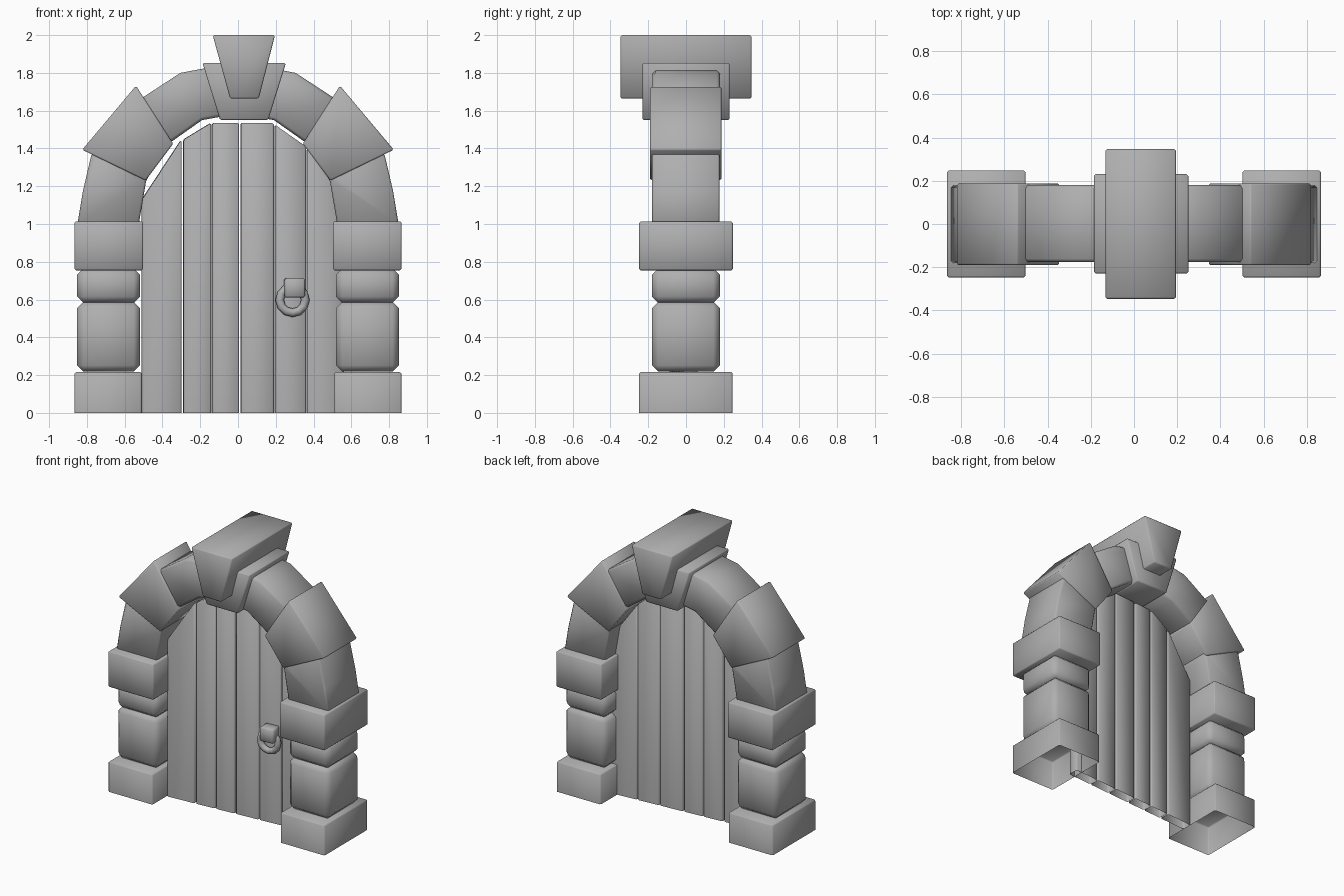
import bpy, bmesh, math

if "Cube" in bpy.data.objects:
    bpy.data.objects.remove(bpy.data.objects["Cube"])

# Dark grey shared by stone and door
grey = bpy.data.materials.new("dark_grey")
grey.diffuse_color = (0.43, 0.43, 0.43, 1)
grey.use_nodes = True
grey.node_tree.nodes["Principled BSDF"].inputs["Base Color"].default_value = grey.diffuse_color


def finish(obj):
    obj.data.materials.append(grey)
    bpy.ops.object.select_all(action='DESELECT')
    bpy.context.view_layer.objects.active = obj
    obj.select_set(True)
    bpy.ops.object.shade_smooth()


def prism(name, pts, y0, y1, bevel=0.008, open_bottom=False):
    """Extrude an (x, z) outline from y0 to y1 and chamfer its edges."""
    bm = bmesh.new()
    front = bm.faces.new([bm.verts.new((x, y0, z)) for x, z in pts])
    new = bmesh.ops.extrude_face_region(bm, geom=[front], use_keep_orig=True)["geom"]
    bmesh.ops.translate(bm, vec=(0, y1 - y0, 0),
                        verts=[v for v in new if isinstance(v, bmesh.types.BMVert)])
    bmesh.ops.recalc_face_normals(bm, faces=bm.faces)
    if open_bottom:
        bottom = [f for f in bm.faces if all(v.co.z < 1e-4 for v in f.verts)]
        bmesh.ops.delete(bm, geom=bottom, context='FACES_ONLY')
    mesh = bpy.data.meshes.new(name)
    bm.to_mesh(mesh)
    bm.free()
    obj = bpy.data.objects.new(name, mesh)
    bpy.context.collection.objects.link(obj)
    mod = obj.modifiers.new("Bevel", 'BEVEL')
    mod.width = bevel
    mod.segments = 1
    mod.limit_method = 'ANGLE'
    mod.angle_limit = math.radians(40)
    finish(obj)
    return obj


def box(x0, x1, z0, z1):
    return [(x0, z0), (x1, z0), (x1, z1), (x0, z1)]


# Pillar and arch stones, described on the right and mirrored to the left
stones = [
    ("base_block", box(0.51, 0.865, 0, 0.217), -0.248, 0.246, 0.008, True),
    ("pillar_stone", box(0.518, 0.852, 0.218, 0.588), -0.181, 0.179, 0.034, False),
    ("pillar_small_stone", box(0.518, 0.852, 0.582, 0.765), -0.181, 0.179, 0.034, False),
    ("capital_block", box(0.502, 0.866, 0.755, 1.014), -0.248, 0.248, 0.008, False),
    ("arch_lower_stone", [(0.525, 1.0), (0.85, 1.0), (0.822, 1.17), (0.778, 1.36),
                          (0.74, 1.42), (0.46, 1.28), (0.487, 1.225)],
     -0.18, 0.178, 0.01, False),
    ("arch_shoulder_stone", [(0.489, 1.23), (0.825, 1.393), (0.54, 1.732), (0.343, 1.425)],
     -0.191, 0.188, 0.008, False),
    ("arch_upper_stone", [(0.36, 1.43), (0.52, 1.66), (0.305, 1.80), (0.12, 1.835),
                          (0.08, 1.57), (0.19, 1.55)],
     -0.177, 0.18, 0.016, False),
]
for side, sign in (("right", 1), ("left", -1)):
    for name, pts, y0, y1, bevel, hollow in stones:
        prism(f"{name}_{side}", [(sign * x, z) for x, z in pts], y0, y1, bevel, hollow)

# Keystone and its backing stone
prism("keystone_backing", [(-0.095, 1.55), (0.16, 1.55), (0.254, 1.853), (-0.188, 1.853)],
      -0.23, 0.231)
prism("keystone", [(-0.042, 1.664), (0.11, 1.664), (0.196, 2.0), (-0.134, 2.0)],
      -0.347, 0.347)

# Door planks: left, right, top at left, top at right
planks = [
    (-0.51, -0.302, 1.13, 1.445),
    (-0.29, -0.144, 1.447, 1.535),
    (-0.138, 0.004, 1.535, 1.535),
    (0.014, 0.188, 1.535, 1.535),
    (0.195, 0.359, 1.525, 1.41),
    (0.365, 0.56, 1.40, 1.13),
]
door = [prism(f"door_plank_{i + 1}", [(x0, 0), (x1, 0), (x1, zb), (x0, za)],
              -0.037, 0.037, 0.008, True)
        for i, (x0, x1, za, zb) in enumerate(planks)]

# Door handle: mounting block and ring
door.append(prism("handle_mount", box(0.241, 0.349, 0.61, 0.714), -0.115, -0.03, 0.01))
bpy.ops.mesh.primitive_torus_add(major_segments=12, minor_segments=8,
                                 major_radius=0.068, minor_radius=0.023)
ring = bpy.context.object
ring.name = "handle_ring"
for v in ring.data.vertices:
    x, y, z = v.co
    v.co = (x + 0.285, -z - 0.062, y + 0.598)
finish(ring)
door.append(ring)

# The door stands slightly ajar
for part in door:
    part.location.y = -0.015
    part.rotation_euler.z = 0.07
